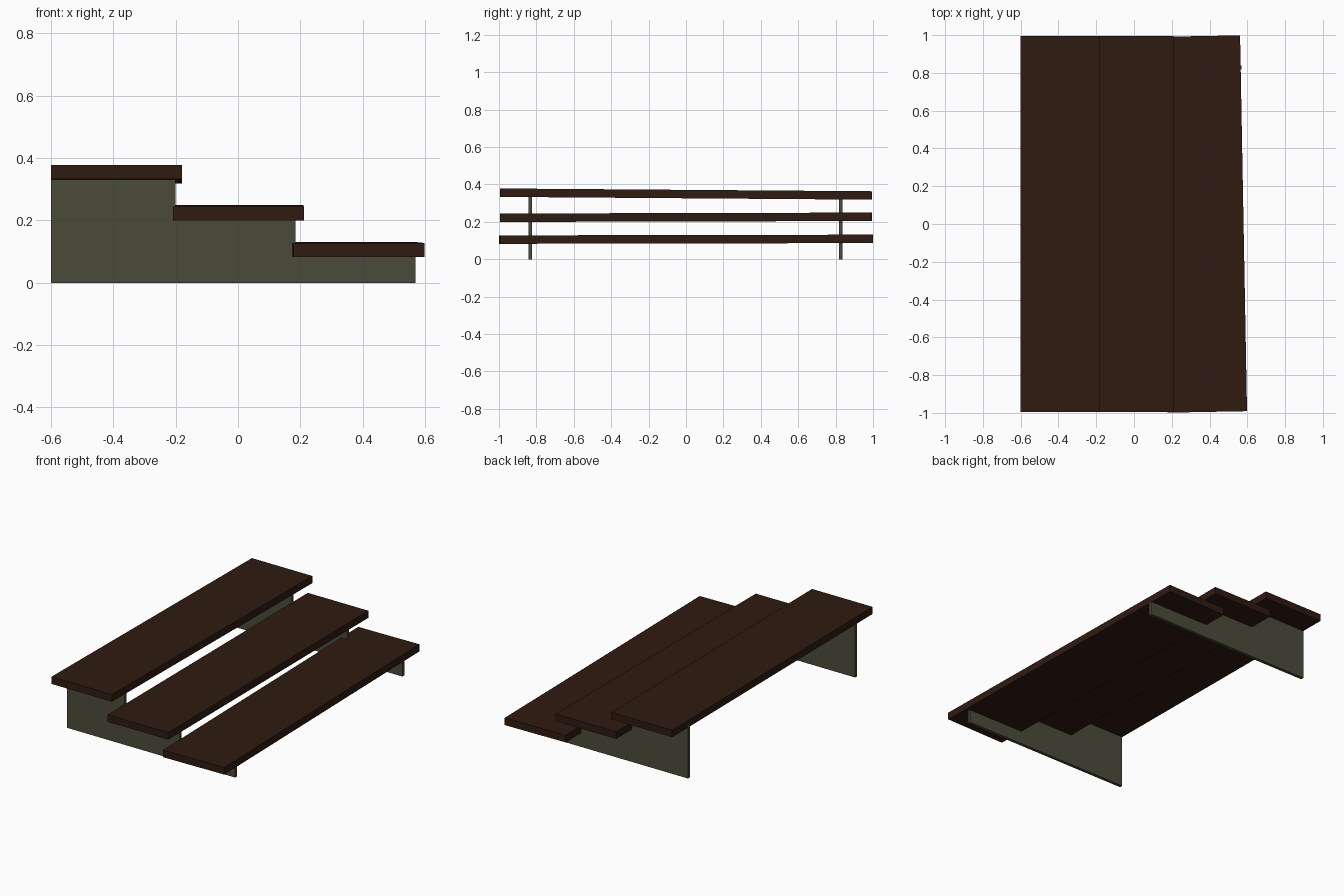
import bpy, bmesh
from math import atan2

if "Cube" in bpy.data.objects:
    bpy.data.objects.remove(bpy.data.objects["Cube"])


def material(name, color):
    m = bpy.data.materials.new(name)
    m.diffuse_color = color
    m.use_nodes = True
    m.node_tree.nodes["Principled BSDF"].inputs["Base Color"].default_value = m.diffuse_color
    return m


wood = material("dark_wood", (0.028, 0.011, 0.005, 1))
paint = material("olive_paint", (0.07, 0.07, 0.042, 1))


def add_object(name, bm, mat):
    bmesh.ops.recalc_face_normals(bm, faces=bm.faces)
    me = bpy.data.meshes.new(name)
    bm.to_mesh(me)
    bm.free()
    me.materials.append(mat)
    ob = bpy.data.objects.new(name, me)
    bpy.context.collection.objects.link(ob)
    return ob


# Plank treads, each sitting slightly crooked
def tread(name, x, z_front, z_back, yaw):
    bm = bmesh.new()
    bmesh.ops.create_cube(bm, size=1)
    bmesh.ops.scale(bm, vec=(0.42, 1.99, 0.045), verts=bm.verts)
    ob = add_object(name, bm, wood)
    ob.location = (x, 0, (z_front + z_back) / 2)
    ob.rotation_euler = (atan2(z_back - z_front, 2), 0, yaw)


tread("top_tread", -0.39, 0.356, 0.341, 0)
tread("middle_tread", 0, 0.222, 0.227, 0.001)
tread("bottom_tread", 0.37, 0.105, 0.109, 0.0185)

# Stepped side supports
profile = [(-0.6, 0), (0.57, 0), (0.57, 0.085), (0.185, 0.085),
           (0.185, 0.2), (-0.2, 0.2), (-0.2, 0.332), (-0.6, 0.332)]
T = 0.02
for name, y in (("front_stringer", -0.833), ("back_stringer", 0.828)):
    bm = bmesh.new()
    face = bm.faces.new([bm.verts.new((x, y - T / 2, z)) for x, z in profile])
    ext = bmesh.ops.extrude_face_region(bm, geom=[face], use_keep_orig=True)
    moved = [v for v in ext["geom"] if isinstance(v, bmesh.types.BMVert)]
    bmesh.ops.translate(bm, vec=(0, T, 0), verts=moved)
    add_object(name, bm, paint)
